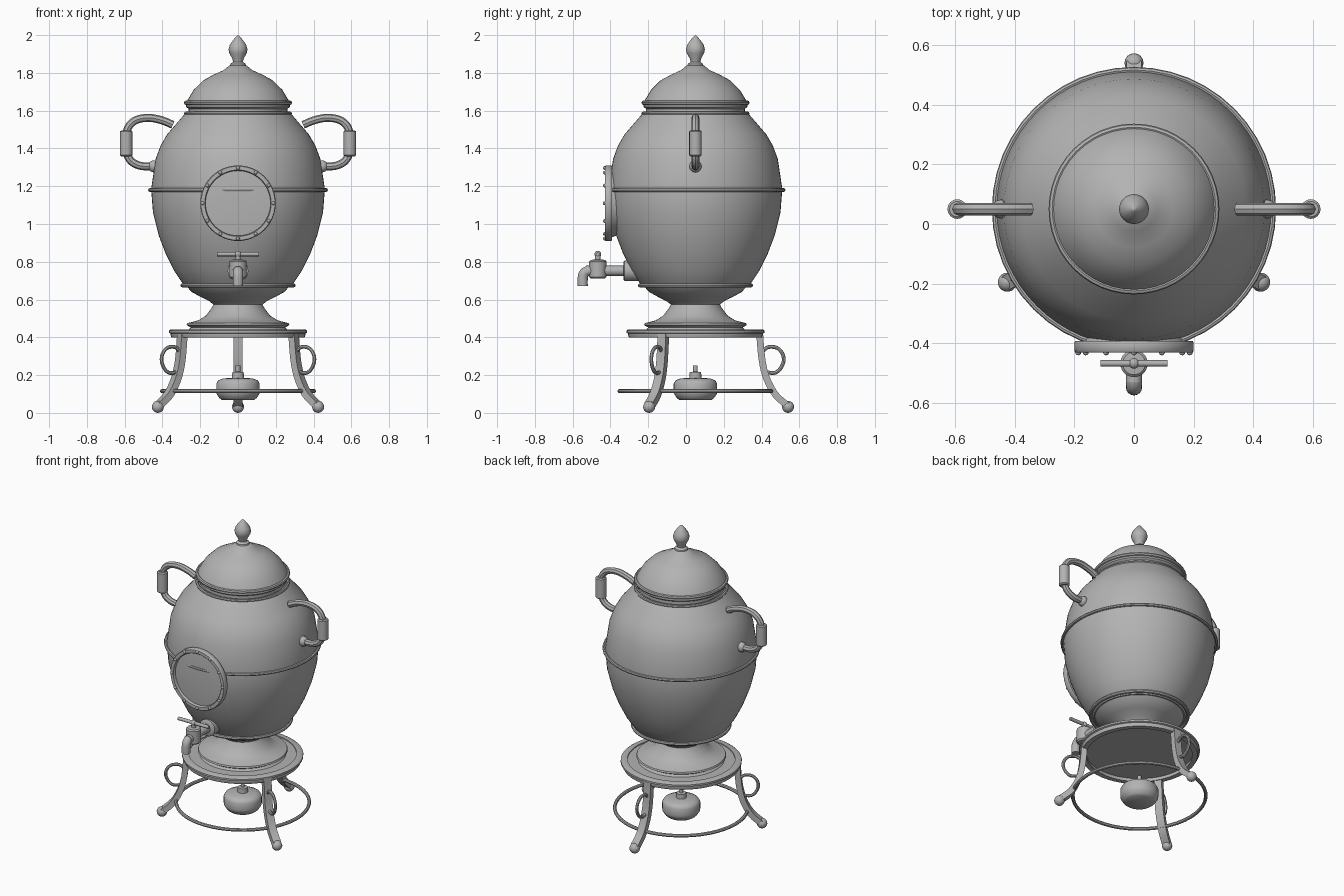
import bpy, bmesh, math
from mathutils import Vector, Matrix

if "Cube" in bpy.data.objects:
    bpy.data.objects.remove(bpy.data.objects["Cube"])

CY = 0.05                                   # the vessel axis sits slightly behind centre
AXIS = Matrix.Translation((0, CY, 0))
FRONT = Matrix.Rotation(math.pi / 2, 4, 'X')   # turns a lathe axis from +z to -y

metal = bpy.data.materials.new("grey metal")
metal.diffuse_color = (0.45, 0.45, 0.45, 1)
metal.use_nodes = True
metal.node_tree.nodes["Principled BSDF"].inputs["Base Color"].default_value = metal.diffuse_color


def finish(name, bm, matrix, angle=40):
    bmesh.ops.recalc_face_normals(bm, faces=bm.faces)
    mesh = bpy.data.meshes.new(name)
    bm.to_mesh(mesh)
    bm.free()
    mesh.transform(matrix)
    mesh.materials.append(metal)
    ob = bpy.data.objects.new(name, mesh)
    bpy.context.collection.objects.link(ob)
    bpy.context.view_layer.objects.active = ob
    ob.select_set(True)
    bpy.ops.object.shade_smooth_by_angle(angle=math.radians(angle))
    ob.select_set(False)
    return ob


def lathe(name, profile, matrix=AXIS, segs=48, closed=False, angle=40):
    """Revolve (radius, height) points around z; cap open ends or close the loop."""
    bm = bmesh.new()
    rings = []
    for r, z in profile:
        if r < 1e-5:
            rings.append([bm.verts.new((0, 0, z))] * segs)
        else:
            rings.append([bm.verts.new((r * math.cos(2 * math.pi * i / segs),
                                        r * math.sin(2 * math.pi * i / segs), z))
                          for i in range(segs)])
    pairs = list(zip(rings, rings[1:]))
    if closed:
        pairs.append((rings[-1], rings[0]))
    for a, b in pairs:
        for i in range(segs):
            j = (i + 1) % segs
            corners = list(dict.fromkeys((a[i], a[j], b[j], b[i])))
            bm.faces.new(corners)
    if not closed:
        for ring in (rings[0], rings[-1]):
            if ring[0] is not ring[1]:
                bm.faces.new(ring)
    return finish(name, bm, matrix, angle)


def circle(r, n=10):
    return [(r * math.cos(2 * math.pi * i / n), r * math.sin(2 * math.pi * i / n)) for i in range(n)]


def hoop(name, r, z, tube, tall=1.0):
    return lathe(name, [(r + x, z + y * tall) for x, y in circle(tube, 8)], closed=True)


def smooth_path(pts, steps=4):
    """Catmull-Rom curve through the points."""
    p = [Vector(q) for q in pts]
    p = [2 * p[0] - p[1]] + p + [2 * p[-1] - p[-2]]
    out = []
    for i in range(1, len(p) - 2):
        a, b, c, d = p[i - 1:i + 3]
        for k in range(steps):
            t = k / steps
            out.append(0.5 * (2 * b + (c - a) * t + (2 * a - 5 * b + 4 * c - d) * t * t
                              + (3 * b - a - 3 * c + d) * t ** 3))
    return out + [p[-2]]


def sweep(name, pts, section, matrix=AXIS):
    """Sweep a section along a path lying in the x-z plane."""
    path = smooth_path(pts)
    bm = bmesh.new()
    rings = []
    for i, p in enumerate(path):
        t = (path[min(i + 1, len(path) - 1)] - path[max(i - 1, 0)]).normalized()
        rings.append([bm.verts.new((p.x - t.y * u, v, p.y + t.x * u)) for u, v in section])
    n = len(section)
    for a, b in zip(rings, rings[1:]):
        for i in range(n):
            bm.faces.new((a[i], a[(i + 1) % n], b[(i + 1) % n], b[i]))
    bm.faces.new(rings[0])
    bm.faces.new(rings[-1])
    return finish(name, bm, matrix)


def ball(name, loc, r, matrix=AXIS, segs=16):
    bm = bmesh.new()
    bmesh.ops.create_uvsphere(bm, u_segments=segs, v_segments=segs // 2 + 2, radius=r)
    return finish(name, bm, matrix @ Matrix.Translation(loc))


def turn(deg):
    return AXIS @ Matrix.Rotation(math.radians(deg), 4, 'Z')


# Vessel body and its hoops
lathe("body", [(0, .66), (.275, .665), (.29, .68), (.34, .755), (.382, .84), (.42, .94), (.45, 1.06),
               (.46, 1.185), (.436, 1.345), (.41, 1.415), (.375, 1.475), (.28, 1.585), (0, 1.59)], segs=64)
hoop("middle_hoop", .466, 1.18, .010)
hoop("lower_hoop", .294, .675, .011)
hoop("neck_hoop", .276, 1.585, .010)

# Pedestal under the body
lathe("pedestal", [(0, .67), (.272, .67), (.245, .64), (.20, .615), (.15, .59), (.13, .573),
                   (.14, .555), (.17, .515), (.21, .49), (.268, .475), (.272, .465),
                   (.25, .452), (.262, .44), (0, .44)])

# Lid with rim and finial
lathe("lid", [(0, 1.59), (.262, 1.59), (.262, 1.61), (.275, 1.62), (.275, 1.64), (.268, 1.655),
              (.235, 1.71), (.185, 1.76), (.13, 1.79), (.075, 1.815), (.045, 1.84), (0, 1.845)])
hoop("lid_rim", .274, 1.642, .012)
lathe("finial", [(0, 1.835), (.042, 1.84), (.040, 1.848), (.026, 1.858), (.030, 1.875), (.046, 1.905),
                 (.050, 1.925), (.043, 1.95), (.025, 1.975), (.008, 1.995), (0, 2.0)], segs=24)

# Stand: top plate, rim and lower hoop
lathe("stand_plate", [(0, .42), (.34, .42), (.34, .436), (0, .441)])
lathe("stand_rim", [(.32, .398), (.352, .398), (.357, .412), (.357, .42), (.366, .424), (.366, .436),
                    (.356, .442), (.325, .442)], closed=True)
hoop("stand_lower_hoop", .402, .115, .011)

# Three curved legs with ball feet and side loops
bar = [(-.018, -.025), (.018, -.025), (.018, .025), (-.018, .025)]
for deg in (90, 210, 330):
    m = turn(deg)
    sweep("leg", [(.340, .425), (.346, .34), (.358, .25), (.382, .17), (.425, .095), (.485, .04)], bar, m)
    ball("foot", (.49, 0, .032), .032, m)
    sweep("leg_loop", [(.355, .325), (.385, .348), (.43, .345), (.46, .315), (.467, .275),
                       (.45, .235), (.42, .212), (.375, .215)], circle(.010, 8), m)

# Burner below the stand
lathe("burner", [(0, .068), (.085, .068), (.098, .078), (.113, .10), (.115, .11), (.115, .155),
                 (.105, .172), (.08, .182), (.032, .186), (.030, .216), (.012, .218), (.012, .25),
                 (0, .25)], segs=32)

# Side handles with grips
for deg in (0, 180):
    m = turn(deg)
    sweep("handle", [(.345, 1.525), (.40, 1.548), (.47, 1.562), (.54, 1.55), (.582, 1.51), (.592, 1.45),
                     (.59, 1.38), (.568, 1.335), (.53, 1.312), (.49, 1.305), (.44, 1.308)],
          circle(.021, 8), m)
    lathe("handle_grip", [(.026, 1.358), (.033, 1.364), (.033, 1.49), (.026, 1.496)],
          m @ Matrix.Translation((.592, 0, 0)), 16)
    ball("handle_boss", (.445, 0, 1.305), .032, m)

# Round front hatch with flange and bolts
hatch = Matrix.Translation((0, 0, 1.11)) @ FRONT
lathe("hatch", [(.165, .30), (.172, .37), (.185, .405), (.178, .412), (.12, .417), (.06, .419), (0, .42)], hatch)
lathe("hatch_flange", [(.172, .392), (.197, .392), (.200, .397), (.200, .425), (.196, .430), (.176, .430),
                       (.172, .425)], hatch, closed=True)
for i in range(12):
    a = math.radians(i * 30)
    ball("hatch_bolt", (.187 * math.cos(a), .187 * math.sin(a), .430), .010, hatch, 8)

# Tap: flange, pipe, valve, cross handle and spout
tap = Matrix.Translation((0, 0, .752)) @ FRONT
lathe("tap_flange", [(.055, .24), (.055, .325), (.048, .33)], tap, 24)
lathe("tap_pipe", [(.027, .32), (.027, .53)], tap, 16)
valve = Matrix.Translation((0, -.467, 0))
lathe("tap_valve", [(.038, .712), (.046, .72), (.046, .802), (.038, .81), (.014, .812), (.014, .835)], valve, 24)
ball("tap_knob", (0, 0, .84), .018, valve, 12)
lathe("tap_handle", [(.011, -.112), (.011, .112)],
      Matrix.Translation((0, -.467, .84)) @ Matrix.Rotation(math.pi / 2, 4, 'Y'), 12)
sweep("tap_spout", [(.49, .752), (.522, .75), (.542, .735), (.547, .705), (.547, .672)], circle(.027, 16),
      Matrix.Rotation(-math.pi / 2, 4, 'Z'))
